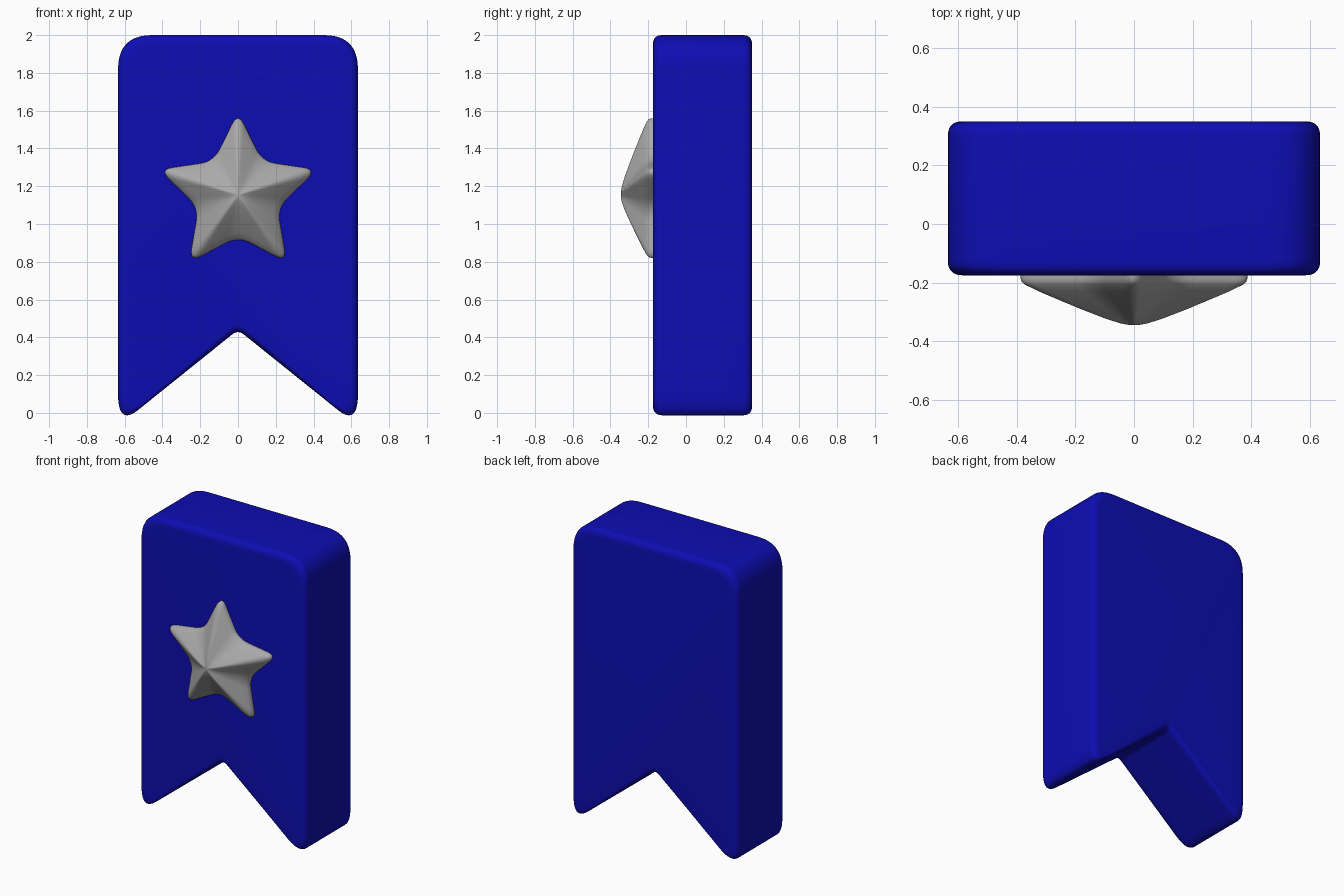
import bpy, bmesh, math
from mathutils import Vector

cube = bpy.data.objects.get("Cube")
if cube:
    bpy.data.objects.remove(cube, do_unlink=True)


def material(name, rgb):
    mat = bpy.data.materials.new(name)
    mat.use_nodes = True
    color = (*rgb, 1.0)
    mat.diffuse_color = color
    bsdf = next(n for n in mat.node_tree.nodes if n.type == 'BSDF_PRINCIPLED')
    bsdf.inputs["Base Color"].default_value = color
    bsdf.inputs["Roughness"].default_value = 0.6
    return mat


def bezier(a, b, c, steps):
    """Points along a quadratic curve that rounds corner b."""
    ts = [i / steps for i in range(steps + 1)]
    return [a * (1 - t) ** 2 + b * 2 * t * (1 - t) + c * t ** 2 for t in ts]


def rounded(corners, cuts, steps=10):
    """Round each corner of an outline, cutting back by the given lengths."""
    points = []
    for i, p in enumerate(corners):
        before, after = corners[i - 1], corners[(i + 1) % len(corners)]
        a = p + (before - p).normalized() * cuts[i][0]
        c = p + (after - p).normalized() * cuts[i][1]
        points += bezier(a, p, c, steps)
    return points


def loft(name, rings, mat, tip=None):
    """Skin (outline, y) rings from back to front, ending in a cap or a tip."""
    bm = bmesh.new()
    loops = [[bm.verts.new((p.x, y, p.y)) for p in pts] for pts, y in rings]
    n = len(loops[0])
    for lo, hi in zip(loops, loops[1:]):
        for i in range(n):
            j = (i + 1) % n
            bm.faces.new((lo[i], lo[j], hi[j], hi[i]))
    bm.faces.new(loops[0])
    if tip:
        apex = bm.verts.new(tip)
        for i in range(n):
            bm.faces.new((loops[-1][i], loops[-1][(i + 1) % n], apex))
    else:
        bm.faces.new(loops[-1])
    bmesh.ops.recalc_face_normals(bm, faces=bm.faces)
    mesh = bpy.data.meshes.new(name)
    bm.to_mesh(mesh)
    bm.free()
    mesh.materials.append(mat)
    obj = bpy.data.objects.new(name, mesh)
    bpy.context.collection.objects.link(obj)
    bpy.ops.object.select_all(action='DESELECT')
    obj.select_set(True)
    bpy.context.view_layer.objects.active = obj
    bpy.ops.object.shade_smooth_by_angle(angle=math.radians(50))
    return obj


blue = material("ribbon blue", (0.004, 0.004, 0.45))
silver = material("star silver", (0.4, 0.4, 0.4))


# Ribbon body: swallow-tailed outline, inset towards the front and back rims
def ribbon_outline(d):
    w = 0.635 - d
    corners = [Vector(p) for p in ((w, 2 - d), (w, -0.07 + d), (0, 0.44 + d),
                                   (-w, -0.07 + d), (-w, 2 - d))]
    top, foot, notch = 0.18, 0.17, 0.04
    cuts = [(top, top), (foot, foot * 0.8), (notch, notch),
            (foot * 0.8, foot), (top, top)]
    return rounded(corners, cuts)


rim = bezier(Vector((0.05, 0)), Vector((0, 0)), Vector((0, 0.05)), 7)
back = [(ribbon_outline(p.x), 0.35 - p.y) for p in rim]
front = [(ribbon_outline(p.x), -0.175 + p.y) for p in reversed(rim)]
loft("ribbon", back + front, blue)

# Star: soft five-pointed outline rising to a rounded peak
centre = Vector((0, 1.153))
corners = []
for i in range(10):
    r = 0.22 if i % 2 else 0.44
    a = math.pi / 2 + i * math.pi / 5
    corners.append(Vector((r * math.cos(a), r * math.sin(a))))
star_outline = rounded(corners, [(0.075, 0.075)] * 10, 8)
profile = ((1, -0.15), (1, -0.185), (0.99, -0.197), (0.96, -0.207),
           (0.85, -0.228), (0.65, -0.261), (0.45, -0.293),
           (0.25, -0.323), (0.12, -0.339), (0.05, -0.344))
rings = [([centre + p * s for p in star_outline], y) for s, y in profile]
loft("star", rings, silver, tip=(0, -0.345, centre.y))
